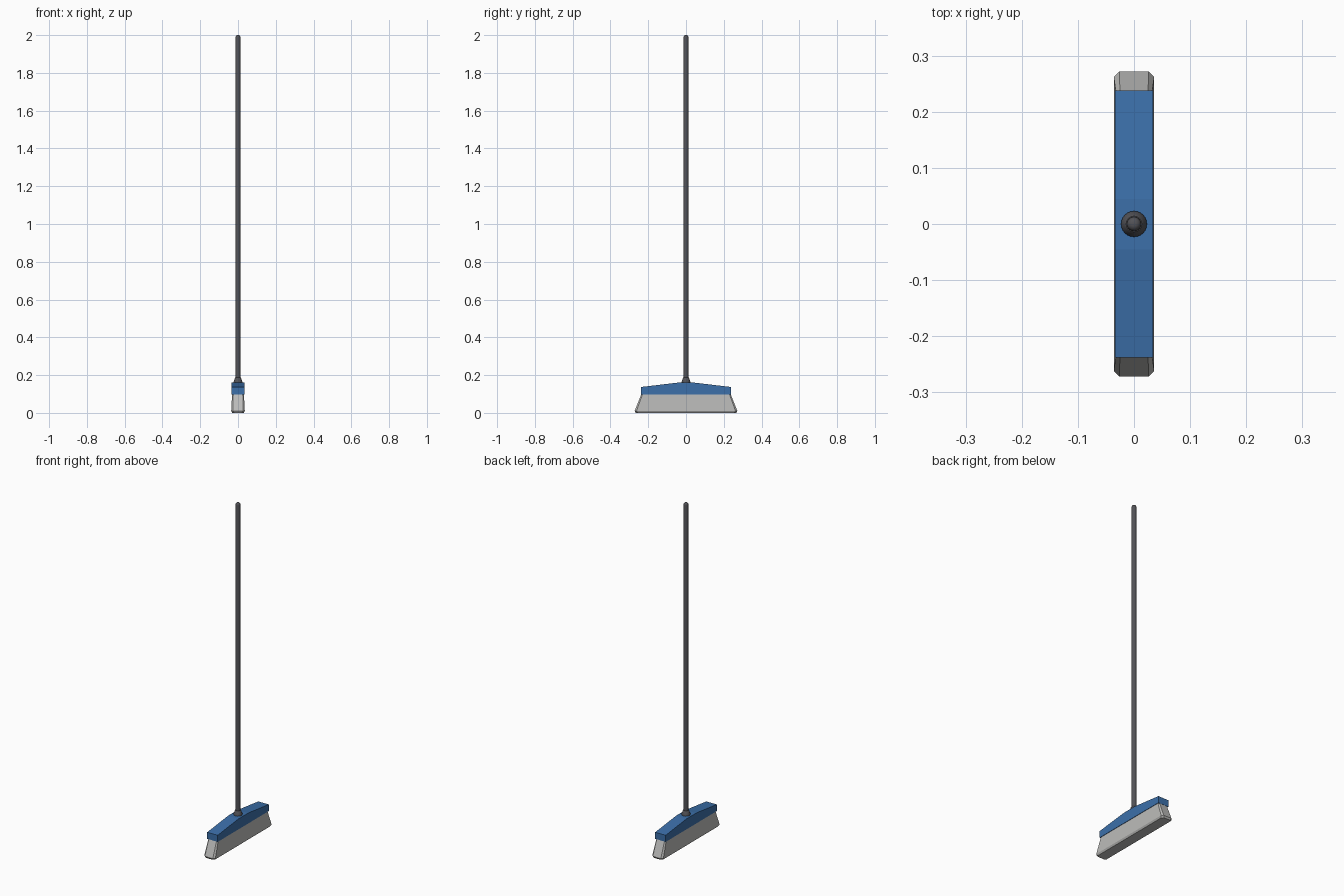
import bpy, bmesh, math

if "Cube" in bpy.data.objects:
    bpy.data.objects.remove(bpy.data.objects["Cube"])


def material(name, rgb):
    m = bpy.data.materials.new(name)
    m.diffuse_color = (*rgb, 1)
    m.use_nodes = True
    m.node_tree.nodes["Principled BSDF"].inputs["Base Color"].default_value = m.diffuse_color
    return m


DARK = material("dark grey", (0.085, 0.085, 0.095))
BLUE = material("blue", (0.045, 0.16, 0.40))
GREY = material("bristle grey", (0.50, 0.50, 0.49))


def loft(name, rings, mat, smooth=False):
    """Join equal-sized rings of points into a closed skin."""
    bm = bmesh.new()
    vs = [[bm.verts.new(p) for p in r] for r in rings]
    n = len(vs[0])
    for a, b in zip(vs, vs[1:]):
        for i in range(n):
            j = (i + 1) % n
            bm.faces.new((a[i], a[j], b[j], b[i]))
    bm.faces.new(vs[0][::-1])
    bm.faces.new(vs[-1])
    bmesh.ops.recalc_face_normals(bm, faces=bm.faces)
    me = bpy.data.meshes.new(name)
    bm.to_mesh(me)
    bm.free()
    me.materials.append(mat)
    ob = bpy.data.objects.new(name, me)
    bpy.context.collection.objects.link(ob)
    if smooth:
        bpy.ops.object.select_all(action='DESELECT')
        ob.select_set(True)
        bpy.context.view_layer.objects.active = ob
        bpy.ops.object.shade_smooth_by_angle(angle=math.radians(40))
    return ob


def circle(r, z, n=24):
    return [(r * math.cos(2 * math.pi * i / n), r * math.sin(2 * math.pi * i / n), z) for i in range(n)]


def chamfered(x, y, c, z):
    """Rectangle with cut corners."""
    return [(x, -y + c, z), (x, y - c, z), (x - c, y, z), (-x + c, y, z),
            (-x, y - c, z), (-x, -y + c, z), (-x + c, -y, z), (x - c, -y, z)]


# Handle with a rounded tip
handle = [(0.013, 0.15), (0.013, 1.987), (0.012, 1.993), (0.009, 1.998), (0.004, 2.0)]
loft("handle", [circle(r, z) for r, z in handle], DARK, True)

# Tapered socket holding the handle
socket = [(0.023, 0.15), (0.023, 0.166), (0.021, 0.17), (0.017, 0.184), (0.014, 0.187)]
loft("handle_socket", [circle(r, z) for r, z in socket], DARK, True)

# Head: side profile extruded across x
half = [(0.238, 0.098), (0.238, 0.137), (0.045, 0.16)]
profile = half + [(-y, z) for y, z in reversed(half)]
loft("head", [[(x, y, z) for y, z in profile] for x in (-0.034, 0.034)], BLUE)

# Flared bristle block with cut corners and softened lower edge
sections = [(0.030, 0.266, 0.010, 0.0), (0.036, 0.272, 0.010, 0.010), (0.031, 0.234, 0.006, 0.105)]
loft("bristles", [chamfered(*s) for s in sections], GREY)
